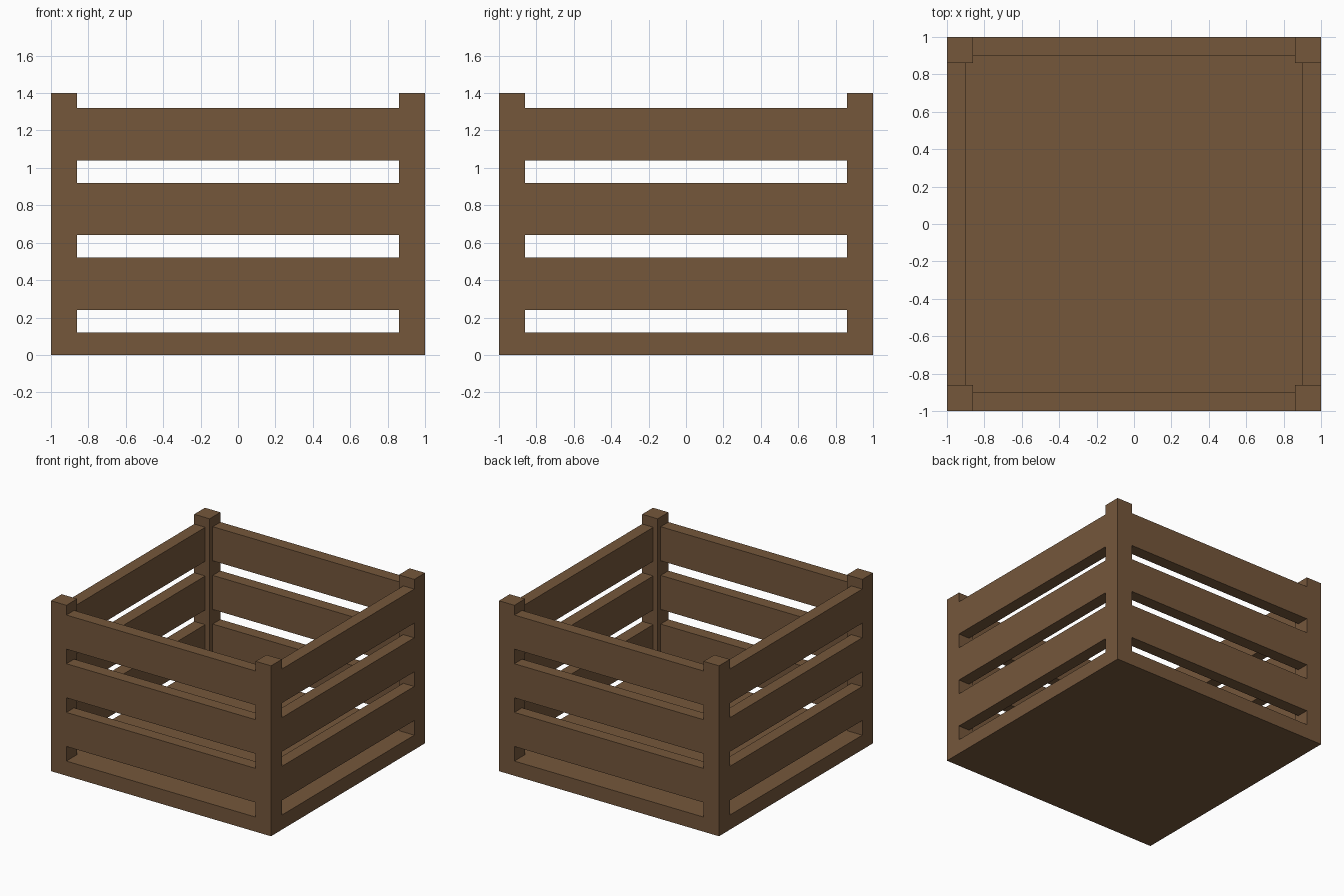
import bpy
import bmesh
from mathutils import Matrix

if "Cube" in bpy.data.objects:
    bpy.data.objects.remove(bpy.data.objects["Cube"])

POST = 0.14      # square post width
SLAT_T = 0.10    # slat thickness
SLAT_H = 0.28    # slat height
GAP = 0.12       # space between slats, also the floor thickness
HEIGHT = 1.40

wood = bpy.data.materials.new("brown_wood")
wood.diffuse_color = (0.178, 0.095, 0.044, 1)
wood.use_nodes = True
wood.node_tree.nodes["Principled BSDF"].inputs["Base Color"].default_value = wood.diffuse_color


def box(name, size, centre, angle=0):
    """Box with its geometry offset from the crate axis, then turned about z."""
    bm = bmesh.new()
    bmesh.ops.create_cube(bm, size=1)
    bmesh.ops.scale(bm, vec=size, verts=bm.verts)
    mesh = bpy.data.meshes.new(name)
    bm.to_mesh(mesh)
    bm.free()
    mesh.materials.append(wood)
    obj = bpy.data.objects.new(name, mesh)
    turn = Matrix.Rotation(angle, 4, 'Z')
    obj.matrix_world = turn @ Matrix.Translation(centre)
    bpy.context.collection.objects.link(obj)
    return obj


# Solid floor panel
box("floor", (2, 2, GAP), (0, 0, GAP / 2))

# Each side: one corner post and three slats flush with the outer face
quarter = 1.5707963267948966
for i, side in enumerate(("front", "right", "back", "left")):
    a = i * quarter
    box(f"{side}_post", (POST, POST, HEIGHT - GAP),
        (-1 + POST / 2, -1 + POST / 2, (HEIGHT + GAP) / 2), a)
    for row in range(3):
        z = 2 * GAP + row * (SLAT_H + GAP) + SLAT_H / 2
        box(f"{side}_slat_{row + 1}", (2 - 2 * POST, SLAT_T, SLAT_H),
            (0, -1 + SLAT_T / 2, z), a)
